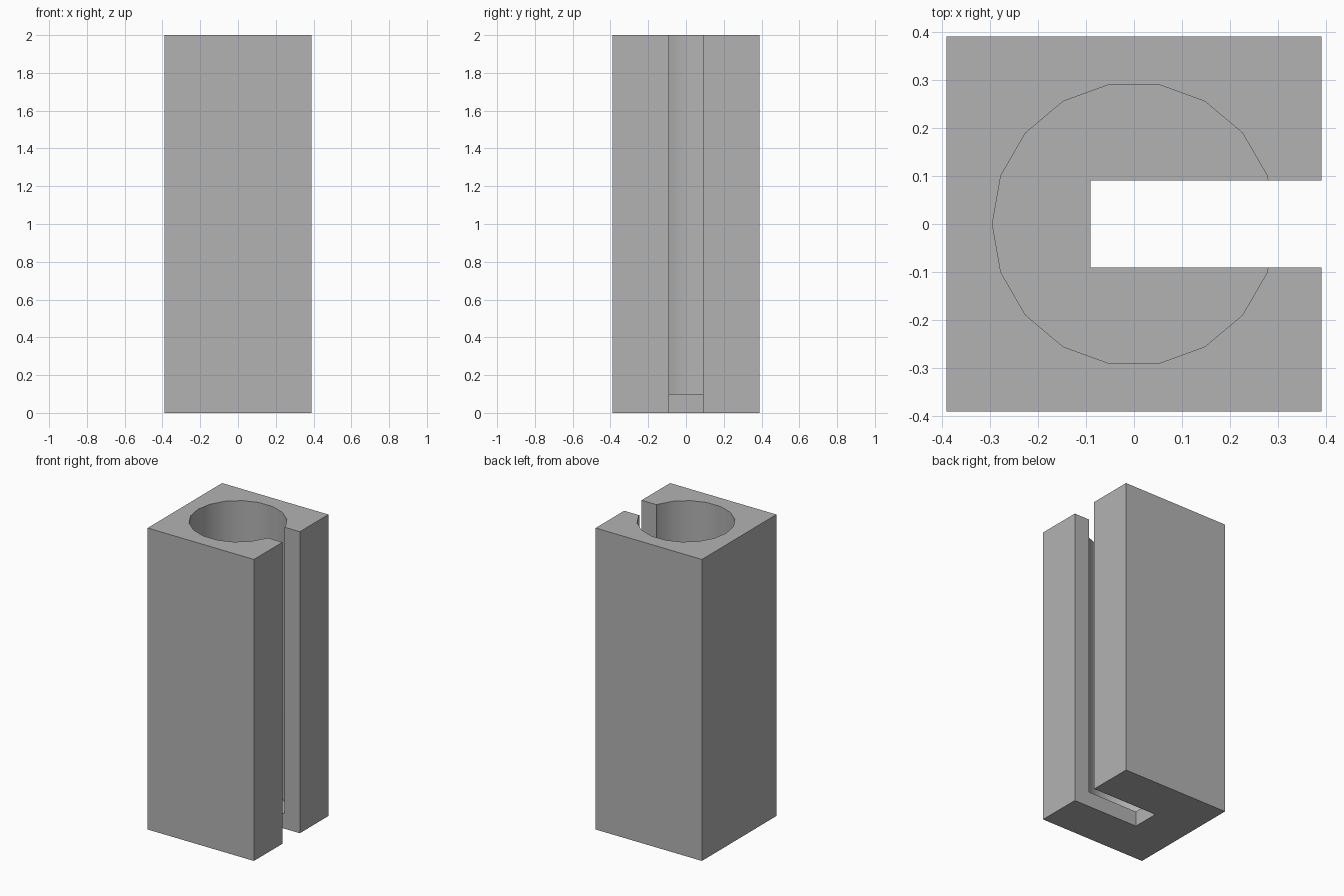
import bpy
import math

HALF, HEIGHT = 0.39, 2.0
BORE_RADIUS, FLOOR = 0.295, 0.1
SLOT_HALF = 0.091

old = bpy.data.objects.get("Cube")
if old:
    bpy.data.objects.remove(old, do_unlink=True)

grey = bpy.data.materials.new("plain grey")
grey.use_nodes = True
colour = (0.45, 0.45, 0.45, 1)
grey.diffuse_color = colour
grey.node_tree.nodes["Principled BSDF"].inputs["Base Color"].default_value = colour


def box(name, low, high):
    centre = [(a + b) / 2 for a, b in zip(low, high)]
    bpy.ops.mesh.primitive_cube_add(size=1, location=centre)
    obj = bpy.context.object
    obj.name = name
    obj.scale = [b - a for a, b in zip(low, high)]
    bpy.ops.object.transform_apply(location=True, rotation=True, scale=True)
    obj.data.materials.append(grey)
    return obj


def cut(target, cutter):
    mod = target.modifiers.new(cutter.name, "BOOLEAN")
    mod.operation = "DIFFERENCE"
    mod.solver = "EXACT"
    mod.object = cutter
    bpy.context.view_layer.objects.active = target
    bpy.ops.object.modifier_apply(modifier=mod.name)
    bpy.data.objects.remove(cutter, do_unlink=True)


# Square block
block = box("slotted_block", (-HALF, -HALF, 0), (HALF, HALF, HEIGHT))

# Round bore, open at the top, with a thin floor left below
bpy.ops.mesh.primitive_cylinder_add(
    vertices=18, radius=BORE_RADIUS, depth=HEIGHT,
    location=(0, 0, FLOOR + HEIGHT / 2), rotation=(0, 0, math.pi / 2))
bore = bpy.context.object
bore.name = "bore_cutter"
bore.data.materials.append(grey)
cut(block, bore)

# Full-height slot through the left wall and the floor
slot = box("slot_cutter", (-SLOT_HALF, -SLOT_HALF, -0.5),
           (HALF + 0.5, SLOT_HALF, HEIGHT + 0.5))
cut(block, slot)

# Smooth bore wall with sharp edges elsewhere
bpy.ops.object.select_all(action="DESELECT")
block.select_set(True)
bpy.context.view_layer.objects.active = block
bpy.ops.object.shade_smooth_by_angle(angle=math.radians(30))
